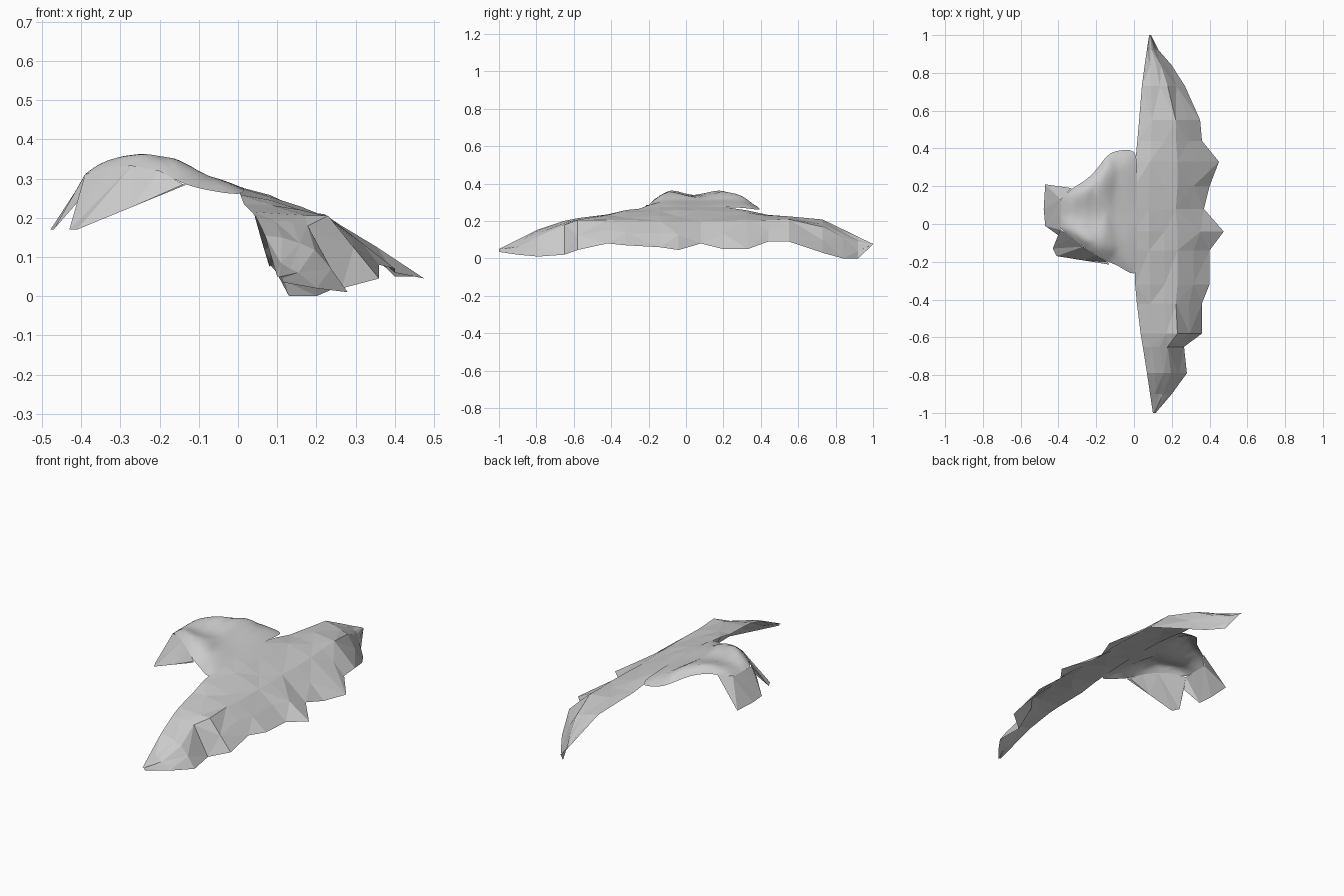
import bpy
import random
from mathutils import Vector as V

if "Cube" in bpy.data.objects:
    bpy.data.objects.remove(bpy.data.objects["Cube"])

random.seed(4)


def loft(name, rows):
    """Skin a faceted sheet across equal-length rows of points."""
    n = len(rows[0])
    faces = []
    for i in range(len(rows) - 1):
        for j in range(n - 1):
            a, b = i * n + j, (i + 1) * n + j
            if (i + j) % 2:
                faces += [(a, a + 1, b), (a + 1, b + 1, b)]
            else:
                faces += [(a, a + 1, b + 1), (a, b + 1, b)]
    me = bpy.data.meshes.new(name)
    me.from_pydata([tuple(p) for r in rows for p in r], [], faces)
    ob = bpy.data.objects.new(name, me)
    bpy.context.collection.objects.link(ob)
    return ob


def sample(keys, a):
    """Interpolate a key list whose first column is the position."""
    for k, m in zip(keys, keys[1:]):
        if a <= m[0]:
            return V(k[1:]).lerp(V(m[1:]), (a - k[0]) / (m[0] - k[0]))
    return V(keys[-1][1:])


# Draped sheet: spine by distance from the middle (edge x, edge z, fold z)
spine = [(0, 0, .28, .2), (.25, 0, .275, .2), (.42, .015, .235, .205),
         (.58, .035, .215, .205), (.73, .06, .185, .15),
         (.9, .085, .1, .06), (1, .1, .05, .05)]
# Ragged hem: y, x, z
hem = [(-1, .115, .035), (-.9, .2, .02), (-.79, .28, .01), (-.65, .265, .02),
       (-.58, .36, .045), (-.42, .36, .08), (-.32, .4, .07), (-.14, .4, .06),
       (-.04, .475, .045), (.08, .37, .08), (.2, .4, .05), (.33, .45, .05),
       (.44, .36, .09), (.55, .35, .09), (.73, .27, .03), (.84, .2, 0),
       (.92, .13, 0), (1, .09, .075)]
rows = []
for y, xr, zr in hem:
    xl, zl, zk = sample(spine, abs(y))
    if y > .5:  # this wing stays higher and straighter
        lift = min(1, (y - .5) / .25)
        xl -= .02 * lift
        zl += .025 * lift
        zk += .02 * lift
    left, edge = V((xl, y, zl)), V((xr, y, zr))
    fold = V((min(.23, xl + .6 * (xr - xl)), y, max(zk, zr)))
    row = [left, left.lerp(fold, .35), left.lerp(fold, .7), fold,
           fold.lerp(edge, .5), edge]
    for i in (1, 2, 4):
        row[i].z += random.uniform(-.003, .008)
    rows.append(row)
loft("draped_sheet", rows)

# Raised hood: x, y range, heights of edge, shoulder and dip
hood = [(.015, -.29, .4, .255, .276, .275), (-.08, -.22, .39, .27, .315, .298),
        (-.14, -.2, .375, .285, .36, .318), (-.2, -.165, .28, .32, .373, .32),
        (-.27, -.12, .22, .333, .374, .328), (-.33, -.07, .19, .33, .357, .335),
        (-.39, -.03, .13, .31, .312, .31)]
rows = []
for x, y0, y1, edge, top, dip in hood:
    rows.append([V((x, y0 + (y1 - y0) * f, z)) for f, z in
                 zip((0, .15, .45, .85, 1), (edge, top, dip, top, edge))])
ob = loft("raised_hood", rows)
sub = ob.modifiers.new("smooth", 'SUBSURF')
sub.levels = sub.render_levels = 2
sub.boundary_smooth = 'PRESERVE_CORNERS'
ob.data.polygons.foreach_set("use_smooth", [True] * len(ob.data.polygons))

# Ragged flap hanging from the hood rim, which it follows down one side
rim = [V((x, y0, e)) for x, y0, y1, e, t, d in hood[2:]][::-1]
rim = [V((-.33, .19, .33)), V((-.387, .13, .31)), V((-.39, .05, .311))] + rim
low = [V((x, y, .17)) for x, y in
       ((-.47, .21), (-.478, .08), (-.47, -.01), (-.4, -.06),
        (-.43, -.13), (-.41, -.17))]
low[3].z = .25
end = V((-.13, -.215, .285))
low += [low[-1].lerp(end, .5), end]
loft("hanging_flap", [low, rim])
